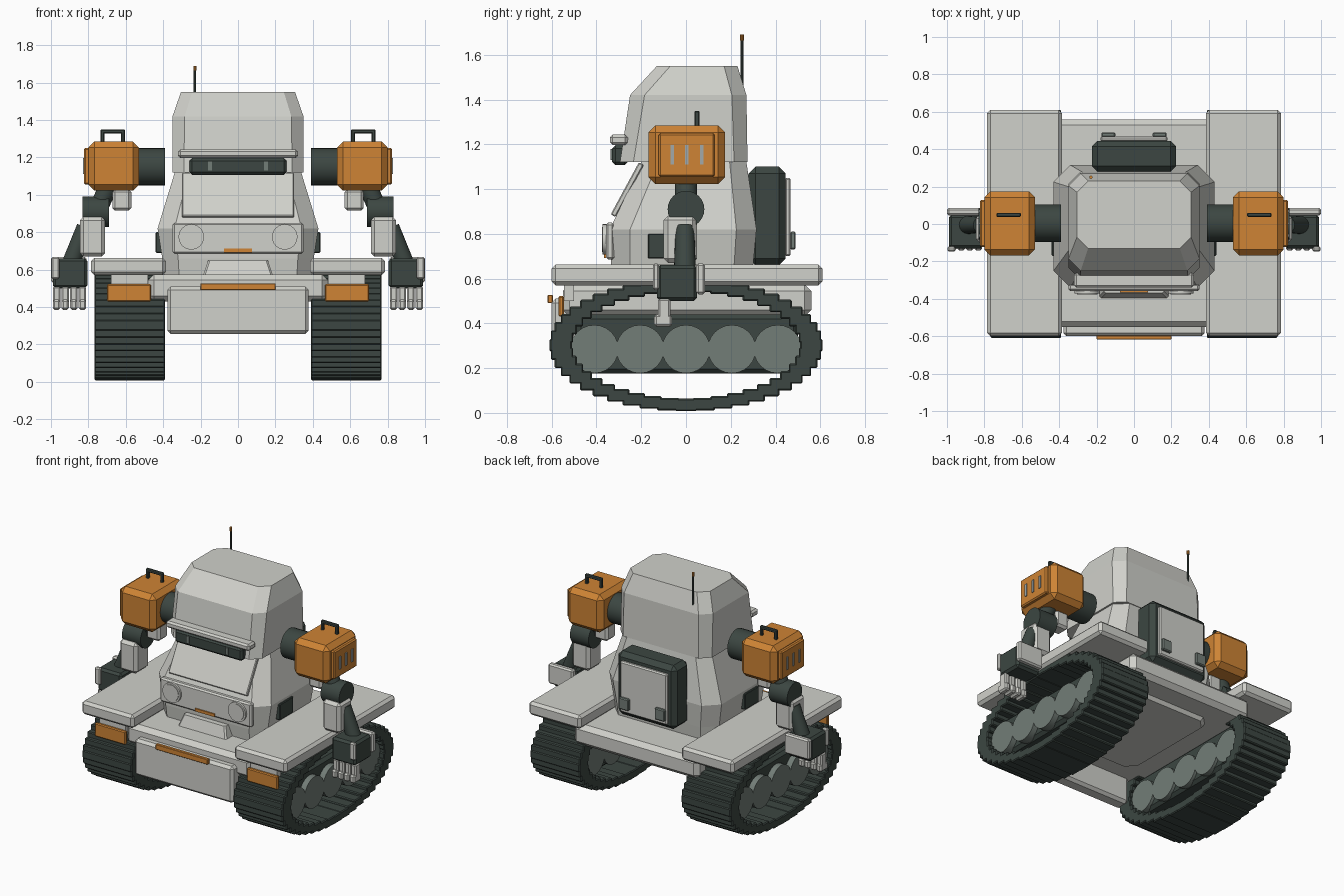
import bpy, bmesh, math
from mathutils import Vector, Matrix

if "Cube" in bpy.data.objects:
    bpy.data.objects.remove(bpy.data.objects["Cube"])


def material(name, rgb):
    m = bpy.data.materials.new(name)
    m.use_nodes = True
    m.diffuse_color = (*rgb, 1)
    m.node_tree.nodes["Principled BSDF"].inputs["Base Color"].default_value = (*rgb, 1)
    return m


SHELL = material("pale_grey", (0.63, 0.635, 0.595))
DARK = material("dark_green_grey", (0.045, 0.062, 0.054))
ORANGE = material("orange", (0.62, 0.23, 0.035))
WHEEL = material("mid_grey", (0.17, 0.205, 0.185))
STEEL = material("steel_grey", (0.36, 0.4, 0.4))


def finish(name, bm, mat):
    bmesh.ops.recalc_face_normals(bm, faces=bm.faces)
    me = bpy.data.meshes.new(name)
    bm.to_mesh(me)
    bm.free()
    me.materials.append(mat)
    ob = bpy.data.objects.new(name, me)
    bpy.context.collection.objects.link(ob)
    return ob


def add_box(bm, xs, ys, zs, tilt=0):
    """Box from its bounds, tilted about the x axis through its centre."""
    mid = Vector([(a + b) / 2 for a, b in (xs, ys, zs)])
    size = [abs(b - a) for a, b in (xs, ys, zs)]
    mat = Matrix.Translation(mid) @ Matrix.Rotation(tilt, 4, "X") @ Matrix.Diagonal((*size, 1))
    bmesh.ops.create_cube(bm, size=1, matrix=mat)


def box(name, xs, ys, zs, mat, bevel=0.01, tilt=0):
    bm = bmesh.new()
    add_box(bm, xs, ys, zs, tilt)
    if bevel:
        bmesh.ops.bevel(bm, geom=bm.edges[:], offset=bevel, segments=1, affect="EDGES")
    return finish(name, bm, mat)


def rod(name, a, b, r, mat, r2=None, sides=24):
    """Round bar between two points."""
    a, b = Vector(a), Vector(b)
    d = b - a
    turn = d.to_track_quat("Z", "Y").to_matrix().to_4x4()
    bm = bmesh.new()
    bmesh.ops.create_cone(bm, cap_ends=True, segments=sides, radius1=r,
                          radius2=r if r2 is None else r2, depth=d.length,
                          matrix=Matrix.Translation((a + b) / 2) @ turn)
    ob = finish(name, bm, mat)
    bpy.ops.object.select_all(action="DESELECT")
    ob.select_set(True)
    bpy.context.view_layer.objects.active = ob
    bpy.ops.object.shade_smooth_by_angle(angle=math.radians(30))
    return ob


def loft(name, rings, mat):
    """Stack of chamfered rectangles: z, half width, front y, back y, chamfer."""
    bm = bmesh.new()
    prev = None
    for z, w, f, k, c in rings:
        pts = [(w - c, f), (w, f + c), (w, k - c), (w - c, k)]
        pts += [(-x, y) for x, y in reversed(pts)]
        ring = [bm.verts.new((x, y, z)) for x, y in pts]
        if prev:
            for i in range(8):
                j = (i + 1) % 8
                bm.faces.new((prev[i], prev[j], ring[j], ring[i]))
        else:
            bm.faces.new(ring)
        prev = ring
    bm.faces.new(prev)
    return finish(name, bm, mat)


# Chassis, belly and bumper
box("chassis", (-0.48, 0.48), (-0.55, 0.56), (0.43, 0.575), SHELL, 0.03)
loft("belly_plate", [(0.405, 0.28, -0.36, 0.38, 0.06), (0.44, 0.3, -0.38, 0.4, 0.06)], SHELL)
box("bumper", (-0.378, 0.378), (-0.6, -0.5), (0.257, 0.51), SHELL, 0.018)
box("bumper_strip", (-0.2, 0.2), (-0.618, -0.595), (0.49, 0.527), ORANGE, 0.003)
loft("front_step", [(0.56, 0.19, -0.4, -0.28, 0.01), (0.65, 0.16, -0.37, -0.28, 0.01)], SHELL)

# Torso and head
loft("torso", [(0.57, 0.395, -0.325, 0.29, 0.08), (0.66, 0.405, -0.335, 0.3, 0.085),
               (0.82, 0.43, -0.34, 0.315, 0.09), (1.12, 0.338, -0.2, 0.27, 0.075)], SHELL)
loft("head", [(1.12, 0.35, -0.295, 0.275, 0.06), (1.42, 0.35, -0.25, 0.27, 0.065),
              (1.55, 0.305, -0.13, 0.23, 0.06)], SHELL)
box("chest_panel", (-0.3, 0.3), (-0.275, -0.25), (0.865, 1.13), SHELL, 0.005,
    tilt=-math.atan2(0.13, 0.24))
box("brow", (-0.32, 0.32), (-0.34, -0.26), (1.197, 1.243), SHELL, 0.012)
box("visor", (-0.26, 0.26), (-0.33, -0.26), (1.107, 1.197), DARK, 0.015)
box("lamp_panel", (-0.35, 0.35), (-0.358, -0.32), (0.685, 0.85), SHELL, 0.01)
box("lamp_panel_strip", (-0.075, 0.075), (-0.366, -0.357), (0.692, 0.712), ORANGE, 0)

# Antenna
rod("antenna", (-0.23, 0.25, 1.38), (-0.23, 0.25, 1.67), 0.007, DARK, sides=10)
rod("antenna_tip", (-0.23, 0.25, 1.665), (-0.23, 0.25, 1.69), 0.009, ORANGE, sides=10)

# Backpack
box("backpack", (-0.225, 0.225), (0.28, 0.445), (0.66, 1.1), DARK, 0.03)
box("backpack_panel", (-0.18, 0.18), (0.44, 0.468), (0.7, 1.05), SHELL, 0.008)

for side, s in (("left", 1), ("right", -1)):
    def sbox(name, xs, *rest, **kw):
        return box(side + "_" + name, (xs[0] * s, xs[1] * s), *rest, **kw)

    def srod(name, a, b, *rest, **kw):
        return rod(side + "_" + name, (a[0] * s, *a[1:]), (b[0] * s, *b[1:]), *rest, **kw)

    # Face and body details
    sbox("visor_lens", (0.14, 0.16), (-0.338, -0.329), (1.13, 1.18), WHEEL, 0)
    srod("headlight", (0.25, -0.34, 0.775), (0.25, -0.372, 0.775), 0.068, SHELL)
    srod("headlight_glass", (0.25, -0.37, 0.775), (0.25, -0.376, 0.775), 0.056, SHELL)
    sbox("side_vent", (0.39, 0.44), (-0.17, -0.02), (0.69, 0.8), DARK, 0.004)
    sbox("backpack_latch", (0.1, 0.175), (0.465, 0.49), (0.73, 0.81), WHEEL, 0.006)

    # Fender and marker lamp
    sbox("fender", (0.385, 0.785), (-0.6, 0.61), (0.57, 0.663), SHELL, 0.018)
    sbox("marker_lamp", (0.465, 0.7), (-0.57, -0.545), (0.43, 0.522), ORANGE, 0.006)
    sbox("marker_bracket", (0.48, 0.68), (-0.546, -0.5), (0.5, 0.58), SHELL, 0)

    # Track of overlapping level pads around an ellipse
    bm = bmesh.new()
    pads = 44
    for i in range(pads):
        a = math.tau * i / pads
        y, z = 0.56 * math.cos(a), 0.303 + 0.267 * math.sin(a)
        add_box(bm, (0.39 * s, 0.767 * s), (y - 0.05, y + 0.05), (z - 0.028, z + 0.028))
    bmesh.ops.bevel(bm, geom=bm.edges[:], offset=0.006, segments=1, affect="EDGES")
    finish(side + "_track", bm, DARK)

    # Track frame and road wheels
    sbox("track_frame", (0.43, 0.69), (-0.49, 0.5), (0.175, 0.44), DARK, 0.02)
    for i in range(5):
        y = (i - 2) * 0.205
        srod("road_wheel_%d" % (i + 1), (0.41, y, 0.285), (0.73, y, 0.285), 0.108, WHEEL)

    # Shoulder and orange shoulder box
    srod("shoulder", (0.39, 0.005, 1.15), (0.54, 0.005, 1.15), 0.1, DARK)
    sbox("shoulder_box", (0.53, 0.8), (-0.168, 0.175), (1.022, 1.285), ORANGE, 0.032)
    sbox("shoulder_cover", (0.79, 0.824), (-0.122, 0.128), (1.055, 1.25), ORANGE, 0.008)
    for i in range(3):
        y = (i - 1) * 0.066 + 0.004
        sbox("cover_slot_%d" % (i + 1), (0.82, 0.83), (y - 0.008, y + 0.008),
             (1.11, 1.197), STEEL, 0)
    sbox("handle_bar", (0.605, 0.735), (0.038, 0.06), (1.328, 1.35), DARK, 0.005)
    for n, x in (("inner", 0.605), ("outer", 0.715)):
        sbox("handle_post_" + n, (x, x + 0.02), (0.038, 0.06), (1.27, 1.34), DARK, 0.004)

    # Arm
    sbox("upper_arm_block", (0.57, 0.672), (-0.05, 0.05), (0.915, 1.03), SHELL, 0.015)
    srod("upper_arm", (0.69, 0, 1.05), (0.76, 0, 0.9), 0.05, DARK)
    srod("elbow", (0.69, 0, 0.91), (0.832, 0, 0.91), 0.082, DARK)
    sbox("forearm", (0.71, 0.846), (-0.1, 0.05), (0.67, 0.882), SHELL, 0.02)
    srod("wrist", (0.82, -0.005, 0.83), (0.905, -0.005, 0.6), 0.042, DARK, 0.05)

    # Hand and fingers
    sbox("palm", (0.805, 0.99), (-0.13, 0.05), (0.5, 0.66), DARK, 0.015)
    sbox("hand_back_plate", (0.81, 1.0), (0.045, 0.085), (0.53, 0.668), SHELL, 0.01)
    sbox("hand_edge_plate", (0.955, 0.998), (-0.148, -0.12), (0.55, 0.668), SHELL, 0.008)
    for i in range(4):
        x = 0.812 + i * 0.046
        sbox("finger_%d" % (i + 1), (x, x + 0.04), (-0.125, -0.07), (0.42, 0.51), SHELL, 0.008)
        sbox("fingertip_%d" % (i + 1), (x, x + 0.04), (-0.142, -0.062), (0.385, 0.44),
             SHELL, 0.01)
